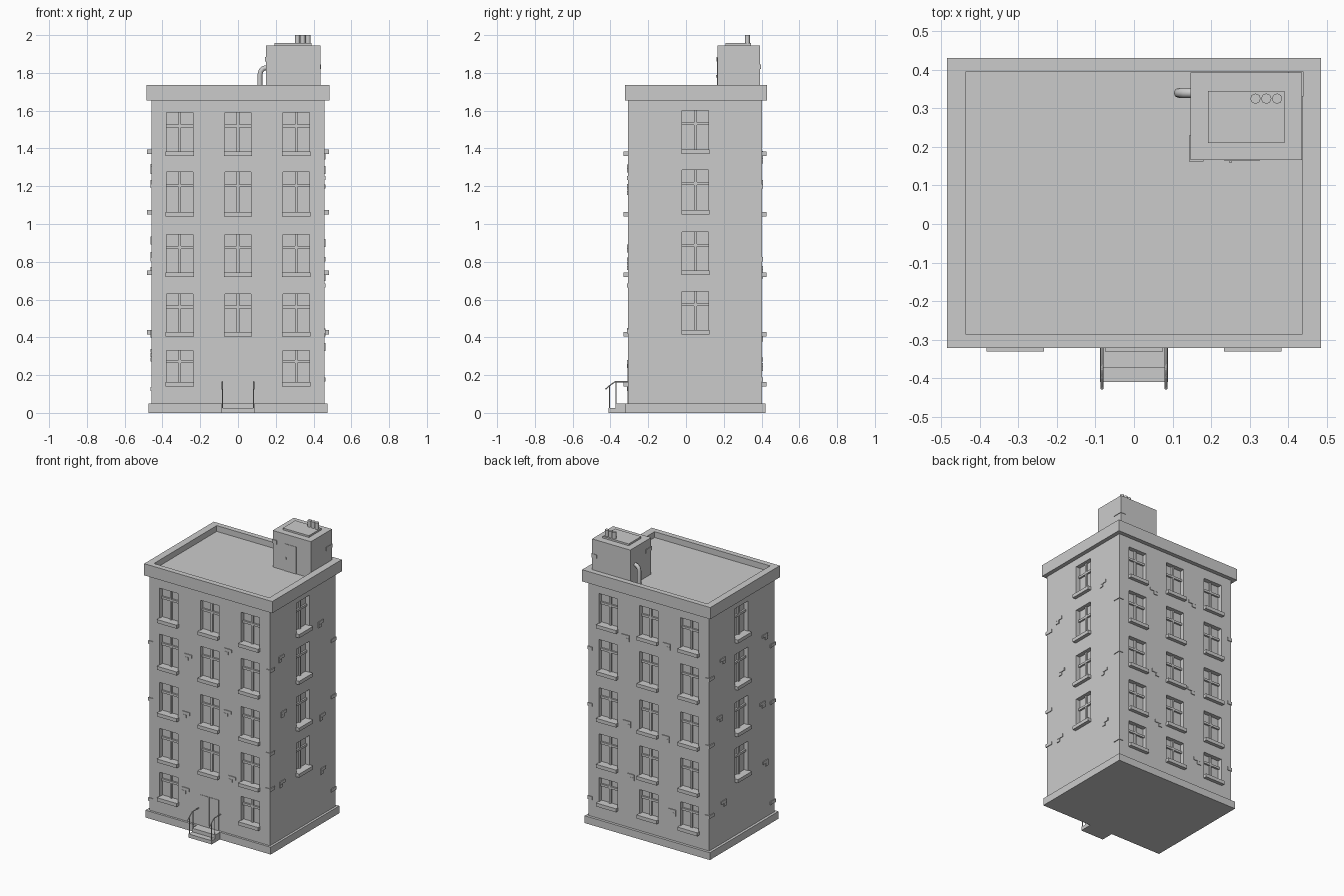
import bpy, bmesh, random
from mathutils import Vector

if "Cube" in bpy.data.objects:
    bpy.data.objects.remove(bpy.data.objects["Cube"])

random.seed(4)
X, YF, YB = 0.457, -0.307, 0.402          # wall planes


def make(name, bm):
    bmesh.ops.recalc_face_normals(bm, faces=bm.faces)
    me = bpy.data.meshes.new(name)
    bm.to_mesh(me)
    bm.free()
    ob = bpy.data.objects.new(name, me)
    bpy.context.collection.objects.link(ob)
    return ob


def add_box(bm, x0, x1, y0, y1, z0, z1):
    vs = bmesh.ops.create_cube(bm, size=1)["verts"]
    for v in vs:
        v.co = Vector(((x0 + x1) / 2 + v.co.x * (x1 - x0),
                       (y0 + y1) / 2 + v.co.y * (y1 - y0),
                       (z0 + z1) / 2 + v.co.z * (z1 - z0)))


def box(name, *dims):
    bm = bmesh.new()
    add_box(bm, *dims)
    return make(name, bm)


def wall_box(bm, side, u0, u1, d0, d1, z0, z1):
    """Box on a wall: u along the wall, d outward from it."""
    if side in "FB":
        p, s = (YF, -1) if side == "F" else (YB, 1)
        a, b = sorted((p + s * d0, p + s * d1))
        add_box(bm, u0, u1, a, b, z0, z1)
    else:
        s = 1 if side == "R" else -1
        a, b = sorted((s * (X + d0), s * (X + d1)))
        add_box(bm, a, b, u0, u1, z0, z1)


def tube(name, pts, r, res=2):
    cu = bpy.data.curves.new(name, "CURVE")
    cu.dimensions = "3D"
    cu.bevel_depth, cu.bevel_resolution, cu.use_fill_caps = r, res, True
    sp = cu.splines.new("POLY")
    sp.points.add(len(pts) - 1)
    for p, co in zip(sp.points, pts):
        p.co = (*co, 1)
    ob = bpy.data.objects.new(name, cu)
    bpy.context.collection.objects.link(ob)
    return ob


# window layout: (wall, centre, bottom, top)
rows = [(0.14, 0.33), (0.405, 0.63), (0.72, 0.945), (1.04, 1.275), (1.36, 1.59)]
wins = []
for i, (z0, z1) in enumerate(rows):
    for u in (-0.308, 0, 0.308):
        if not (i == 0 and u == 0):
            wins.append(("F", u, z0, z1))
        wins.append(("B", u, z0, z1))
    if i:
        for s in "LR":
            wins.append((s, 0.05, z0 + 0.01, z1 + 0.012))

# walls with window openings cut in
body = box("walls", -X, X, YF, YB, 0.02, 1.69)
cut, sills, frames = bmesh.new(), bmesh.new(), bmesh.new()
D = 0.03
for s, u, z0, z1 in wins:
    wall_box(cut, s, u - 0.07, u + 0.07, -D, 0.05, z0 + 0.015, z1)
    wall_box(sills, s, u - 0.075, u + 0.075, -D, 0.024, z0, z0 + 0.024)
    zt = z0 + (z1 - z0) * 0.66
    wall_box(frames, s, u - 0.07, u + 0.07, -D - 0.005, -D + 0.012, zt, zt + 0.015)
    wall_box(frames, s, u - 0.007, u + 0.007, -D - 0.005, -D + 0.011, z0 + 0.02, z1)
cutter = make("window_cutter", cut)
m = body.modifiers.new("openings", "BOOLEAN")
m.operation, m.solver, m.object = "DIFFERENCE", "EXACT", cutter
bpy.context.view_layer.objects.active = body
bpy.ops.object.modifier_apply(modifier=m.name)
bpy.data.objects.remove(cutter)
make("window_sills", sills)
make("window_bars", frames)

# plinth
box("plinth", -0.475, 0.473, -0.322, 0.42, 0, 0.05)

# parapet with sunken roof
bm = bmesh.new()
add_box(bm, -0.485, 0.485, -0.322, 0.43, 1.655, 1.735)
bm.faces.ensure_lookup_table()
top = max(bm.faces, key=lambda f: f.calc_center_median().z)
bmesh.ops.inset_region(bm, faces=[top], thickness=0.04, use_even_offset=True)
for v in top.verts:
    v.co.x = 0.437 if v.co.x > 0 else -0.437
    v.co.y = 0.394 if v.co.y > 0 else -0.285
ex = bmesh.ops.extrude_discrete_faces(bm, faces=[top])["faces"]
bmesh.ops.translate(bm, verts=ex[0].verts, vec=(0, 0, -0.04))
make("parapet_roof", bm)

# entrance double door
bm = bmesh.new()
for a, b in ((-0.07, -0.002), (0.002, 0.07)):
    wall_box(bm, "F", a, b, -0.01, 0.003, 0.05, 0.26)
make("entrance_doors", bm)

# entrance steps
bm = bmesh.new()
add_box(bm, -0.088, 0.088, -0.41, -0.37, 0, 0.025)
add_box(bm, -0.088, 0.088, -0.372, -0.31, 0, 0.05)
make("entrance_steps", bm)

# handrails
for s, n in ((-1, "left"), (1, "right")):
    x = 0.083 * s
    tube(n + "_handrail", [(x, -0.30, 0.165), (x, -0.375, 0.165), (x, -0.395, 0.152),
                           (x, -0.427, 0.125)], 0.0035, 1)
    tube(n + "_front_post", [(x, -0.405, 0.02), (x, -0.405, 0.143)], 0.003, 1)
    tube(n + "_rear_post", [(x, -0.37, 0.045), (x, -0.37, 0.165)], 0.003, 1)

# rooftop stair hut with cap, door, vents and bent pipe
box("roof_hut", 0.147, 0.436, 0.166, 0.393, 1.68, 1.945)
box("hut_cap", 0.192, 0.39, 0.21, 0.345, 1.94, 1.957)
box("hut_door", 0.235, 0.325, 0.163, 0.17, 1.69, 1.88)
box("hut_door_handle", 0.247, 0.253, 0.158, 0.165, 1.775, 1.79)
for i in range(3):
    x = 0.315 + 0.028 * i
    tube(f"vent_{i + 1}", [(x, 0.325, 1.94), (x, 0.325, 2.0)], 0.0135, 2)
tube("bent_pipe", [(0.116, 0.34, 1.69), (0.116, 0.34, 1.79), (0.121, 0.34, 1.81),
                   (0.133, 0.34, 1.823), (0.15, 0.34, 1.828)], 0.013, 2)

# scattered raised bricks in stepped pairs, clear of the windows
bm = bmesh.new()
T = 0.005
for s, cols in (("F", (-0.155, 0.155)), ("B", (-0.155, 0.155)),
                ("L", (-0.18, 0.27)), ("R", (-0.18, 0.27))):
    for u in cols:
        for k in range(3):
            z = 0.3 + 0.48 * k + random.uniform(-0.1, 0.15)
            c = u + random.uniform(-0.03, 0.03)
            wall_box(bm, s, c - 0.028, c + 0.028, -T, T, z, z + 0.02)
            wall_box(bm, s, c - 0.028, c, -T, T, z - 0.022, z - 0.001)
# bricks wrapping the corners
for sx in (-1, 1):
    for y0, y1 in ((YF - T, YF + 0.05), (YB - 0.05, YB + T)):
        for k in range(3):
            z = 0.22 + 0.5 * k + random.uniform(-0.12, 0.2)
            a, b = sorted((sx * (X + T), sx * (X - 0.03)))
            add_box(bm, a, b, y0, y1, z, z + 0.022)
add_box(bm, 0.40, 0.44, 0.33, 0.396, 1.82, 1.845)
add_box(bm, 0.143, 0.18, 0.162, 0.23, 1.86, 1.885)
make("raised_bricks", bm)
